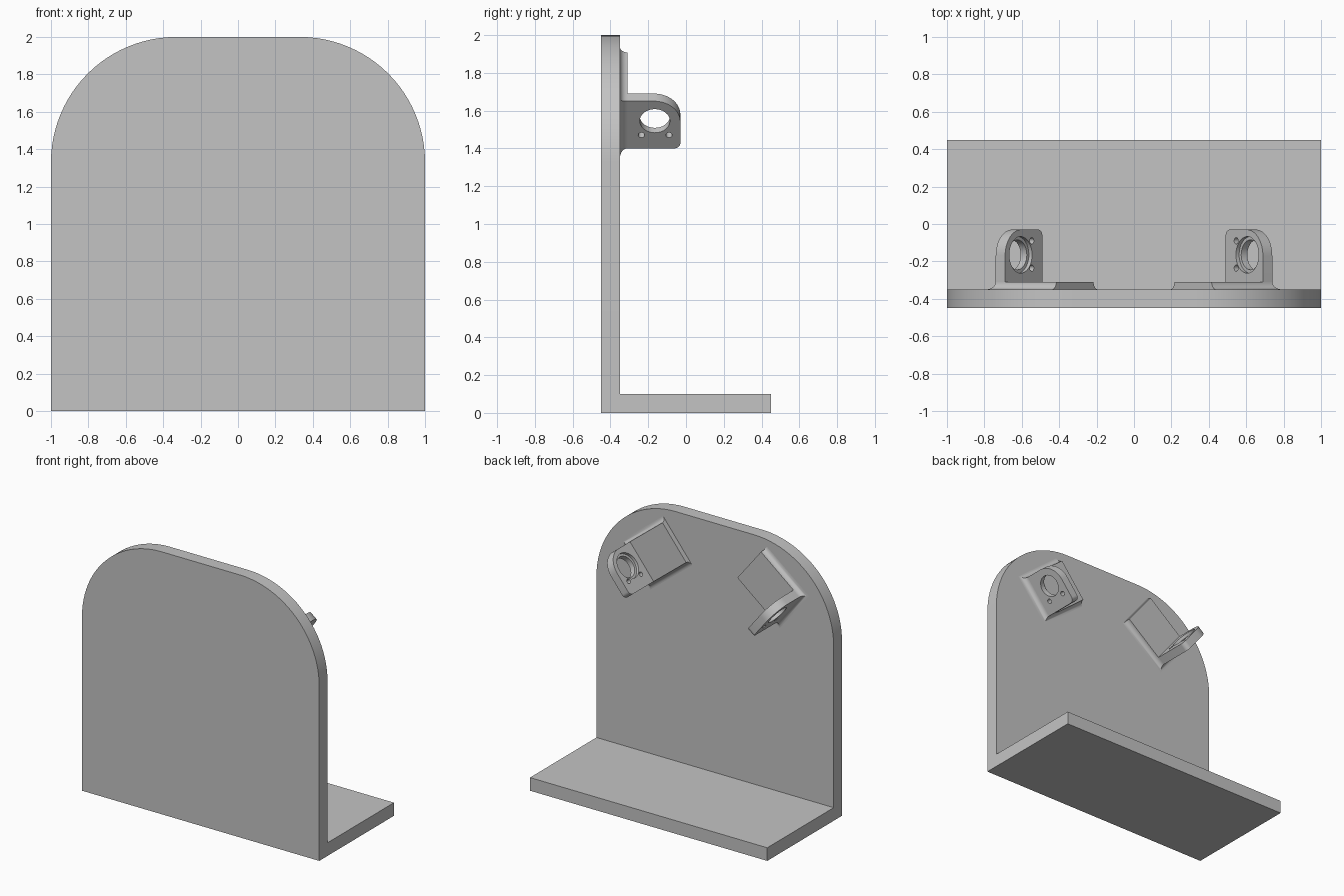
import bpy, bmesh, math
from mathutils import Vector

if "Cube" in bpy.data.objects:
    bpy.data.objects.remove(bpy.data.objects["Cube"])

grey = bpy.data.materials.new("plain grey")
grey.diffuse_color = (0.55, 0.55, 0.55, 1)
grey.use_nodes = True
grey.node_tree.nodes["Principled BSDF"].inputs["Base Color"].default_value = grey.diffuse_color

BACK = -0.35                      # rear face of the upright plate
WIDTH, THICK, LENGTH = 0.32, 0.064, 0.414   # bracket footprint
PAD_H, TAB_H = 0.04, 0.32         # pad height and tab height off the plate
ANG = math.radians(51.5)          # tilt of the tab


def prism(name, layers, place=Vector):
    """Solid lofted through equal-length rings of points."""
    bm = bmesh.new()
    rings = [[bm.verts.new(place(p)) for p in ring] for ring in layers]
    n = len(rings[0])
    bm.faces.new(rings[0])
    bm.faces.new(rings[-1])
    for a, b in zip(rings, rings[1:]):
        for i in range(n):
            j = (i + 1) % n
            bm.faces.new((a[i], a[j], b[j], b[i]))
    bmesh.ops.recalc_face_normals(bm, faces=bm.faces)
    mesh = bpy.data.meshes.new(name)
    bm.to_mesh(mesh)
    bm.free()
    mesh.materials.append(grey)
    ob = bpy.data.objects.new(name, mesh)
    bpy.context.collection.objects.link(ob)
    return ob


def arc(cx, cy, r, a0, a1, n):
    return [(cx + r * math.cos(math.radians(a0 + (a1 - a0) * i / n)),
             cy + r * math.sin(math.radians(a0 + (a1 - a0) * i / n)))
            for i in range(n + 1)]


def activate(ob):
    bpy.ops.object.select_all(action='DESELECT')
    ob.select_set(True)
    bpy.context.view_layer.objects.active = ob


def smooth(ob):
    activate(ob)
    bpy.ops.object.shade_smooth_by_angle(angle=math.radians(30))


def cut(ob, cutter):
    mod = ob.modifiers.new("hole", 'BOOLEAN')
    mod.operation, mod.solver, mod.object = 'DIFFERENCE', 'EXACT', cutter
    activate(ob)
    bpy.ops.object.modifier_apply(modifier=mod.name)
    bpy.data.objects.remove(cutter)


# upright plate with two large rounded top corners
R = 0.67
outline = ([(-1, 0), (1, 0)] + arc(1 - R, 2 - R, R, 0, 90, 24)
           + arc(R - 1, 2 - R, R, 90, 180, 24))
smooth(prism("upright_plate", [[(x, y, z) for x, z in outline] for y in (-0.45, BACK)]))

# base shelf
prism("base_shelf", [[(-1, y, 0), (1, y, 0), (1, y, 0.1), (-1, y, 0.1)]
                     for y in (BACK, 0.45)])


def bracket(side, label):
    # local axes: u along the tab, n from the tab towards the pad, h off the plate
    def place(p):
        u, n, h = p
        return Vector((side * (0.54 + u * math.cos(ANG) - n * math.sin(ANG)),
                       BACK + h,
                       1.40 + u * math.sin(ANG) + n * math.cos(ANG)))

    # mounting pad with a concave flare on three sides
    layers = []
    for i in range(9):
        t = math.radians(90 * i / 8)
        o, h = 0.037 * (1 - math.sin(t)), PAD_H * (1 - math.cos(t))
        layers.append([(-o, -o, h), (WIDTH + o, -o, h),
                       (WIDTH + o, LENGTH, h), (-o, LENGTH, h)])
    smooth(prism(label + "_pad", layers, place))

    # standing tab: one small and one large rounded corner
    big, small = 0.14, 0.035
    shape = ([(0, PAD_H), (WIDTH, PAD_H)]
             + arc(WIDTH - big, TAB_H - big, big, 0, 90, 16)
             + arc(small, TAB_H - small, small, 90, 180, 8))
    tab = prism(label + "_tab", [[(u, n, h) for u, h in shape] for n in (0, THICK)], place)

    # bore, counterbore and two screw holes
    for u, h, r, n0 in ((0.186, 0.185, 0.08, -0.05), (0.186, 0.185, 0.098, 0.042),
                        (0.09, 0.114, 0.017, -0.05), (0.09, 0.26, 0.017, -0.05)):
        ring = arc(u, h, r, 0, 360, 32)[:-1]
        cut(tab, prism("cutter", [[(a, n, b) for a, b in ring] for n in (n0, 0.12)], place))
    smooth(tab)


bracket(1, "right_bracket")
bracket(-1, "left_bracket")
